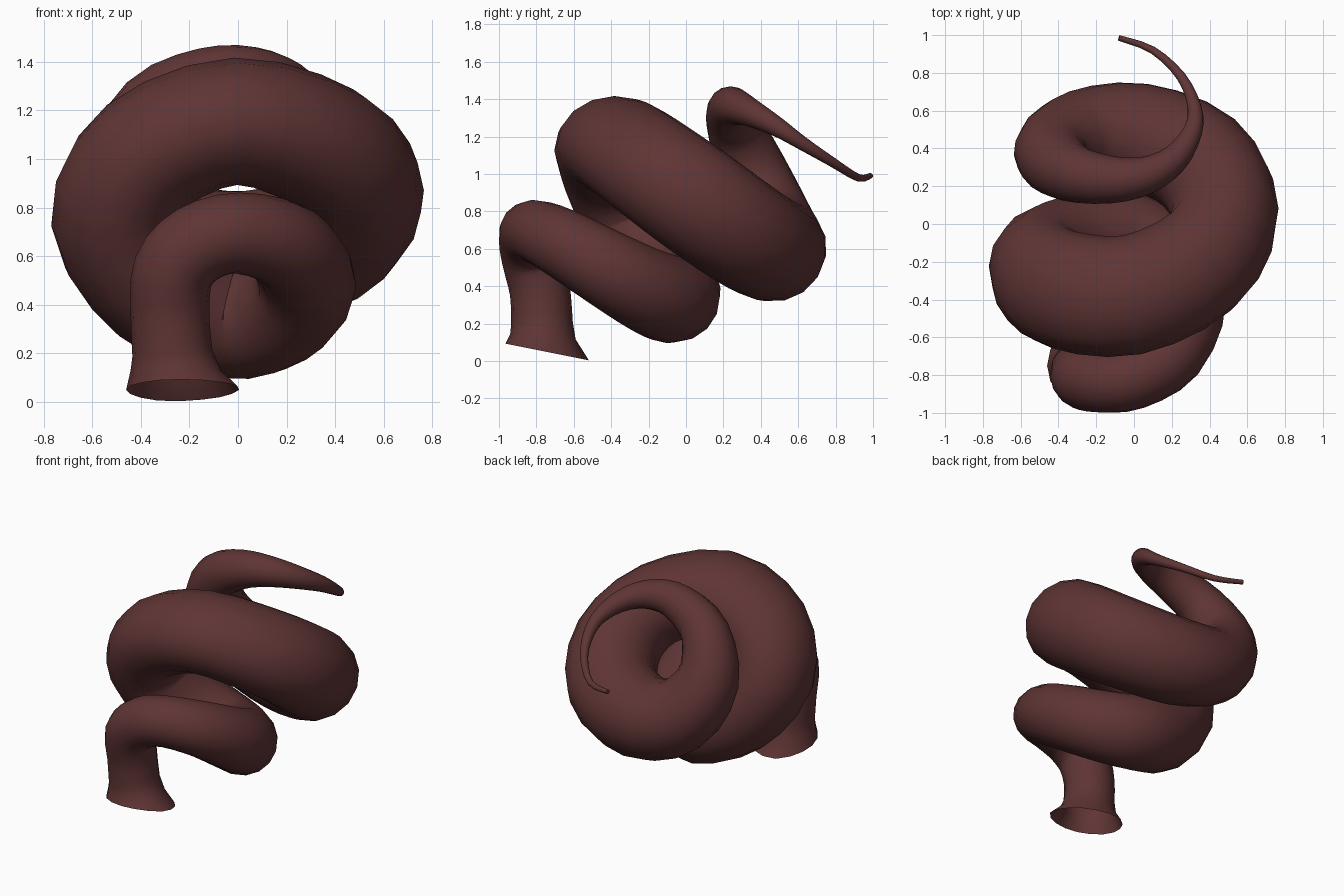
import bpy, bmesh, math
from mathutils import Vector

if "Cube" in bpy.data.objects:
    bpy.data.objects.remove(bpy.data.objects["Cube"])

SIDES = 16
STEPS = 3
TOP = 12  # control point at the top of the big coil, where the body is widest

# spine of the coiled tentacle: x, y, z, radius
SPINE = [
    (-0.27, -0.77, 0.20, 0.165), (-0.28, -0.78, 0.37, 0.162),
    (-0.265, -0.815, 0.54, 0.168), (-0.165, -0.833, 0.65, 0.168),
    (0.00, -0.815, 0.695, 0.167), (0.20, -0.68, 0.64, 0.183),
    (0.28, -0.415, 0.49, 0.207), (0.165, -0.19, 0.37, 0.228),
    (-0.04, -0.07, 0.34, 0.245), (-0.32, -0.13, 0.475, 0.265),
    (-0.495, -0.24, 0.75, 0.275), (-0.37, -0.35, 1.015, 0.268),
    (-0.01, -0.375, 1.155, 0.262), (0.355, -0.20, 1.045, 0.272),
    (0.48, 0.06, 0.855, 0.286), (0.345, 0.325, 0.67, 0.286),
    (0.02, 0.465, 0.595, 0.278), (-0.28, 0.46, 0.685, 0.248),
    (-0.435, 0.375, 0.945, 0.203), (-0.34, 0.275, 1.21, 0.158),
    (-0.12, 0.235, 1.335, 0.126), (0.07, 0.26, 1.36, 0.10),
    (0.22, 0.35, 1.325, 0.075), (0.31, 0.49, 1.25, 0.052),
    (0.32, 0.62, 1.165, 0.037), (0.25, 0.78, 1.065, 0.026),
    (0.10, 0.92, 0.98, 0.02), (-0.08, 0.985, 0.99, 0.015),
]


def smooth_path(ctrl):
    """Curve through the control points, with radius as a fourth value."""
    pts = [Vector(c) for c in ctrl]
    out = []
    for i in range(len(pts) - 1):
        a, b = pts[i], pts[i + 1]
        p = pts[max(i - 1, 0)]
        n = pts[min(i + 2, len(pts) - 1)]
        for k in range(STEPS):
            t = k / STEPS
            out.append(0.5 * (2 * a + (b - p) * t + (2 * p - 5 * a + 4 * b - n) * t**2
                              + (3 * a - p - 3 * b + n) * t**3))
    out.append(pts[-1])
    return out


ANGLES = [2 * math.pi * k / SIDES for k in range(SIDES)]
bm = bmesh.new()
rings = []

# flared, tilted, open foot with two pulled-out corners
for cx, cy, cz, rx, ry, tilt, amount in ((-0.235, -0.75, 0.05, 0.225, 0.215, -0.2, 0.11),
                                         (-0.255, -0.765, 0.13, 0.187, 0.175, -0.08, 0.0)):
    ring = []
    for a in ANGLES:
        pull = 1 + amount * sum(max(0, math.cos(a - c)) ** 8 for c in (-0.35, 1.9))
        x, y = rx * pull * math.cos(a), ry * pull * math.sin(a)
        ring.append(bm.verts.new((cx + x, cy + y, max(0, cz + tilt * y))))
    rings.append(ring)

# coiled body, swept with a twist-free frame and deepened around the big coil
path = smooth_path(SPINE)
pos = [p.to_3d() for p in path]
side = Vector((1, 0, 0))
for i, p in enumerate(pos):
    tan = (pos[min(i + 1, len(pos) - 1)] - pos[max(i - 1, 0)]).normalized()
    side = (side - tan * side.dot(tan)).normalized()
    up = tan.cross(side)
    r = path[i][3]
    deep = 1 + 0.22 * math.exp(-((i / STEPS - TOP) / 2.8) ** 2)
    ring = []
    for a in ANGLES:
        off = r * (side * math.cos(a) + up * math.sin(a))
        off.y *= deep
        ring.append(bm.verts.new(p + off))
    rings.append(ring)

# skin between rings and the tip cap
for lo, hi in zip(rings, rings[1:]):
    for k in range(SIDES):
        j = (k + 1) % SIDES
        bm.faces.new((lo[k], lo[j], hi[j], hi[k]))
bm.faces.new(rings[-1])

mesh = bpy.data.meshes.new("tentacle")
bm.to_mesh(mesh)
bm.free()
tentacle = bpy.data.objects.new("tentacle", mesh)
bpy.context.collection.objects.link(tentacle)

skin = bpy.data.materials.new("dark red brown")
skin.diffuse_color = (0.115, 0.035, 0.035, 1)
skin.use_nodes = True
skin.node_tree.nodes["Principled BSDF"].inputs["Base Color"].default_value = skin.diffuse_color
mesh.materials.append(skin)

# smooth shading with crisp edges at the tip
bpy.context.view_layer.objects.active = tentacle
tentacle.select_set(True)
bpy.ops.object.shade_smooth_by_angle(angle=math.radians(50))
